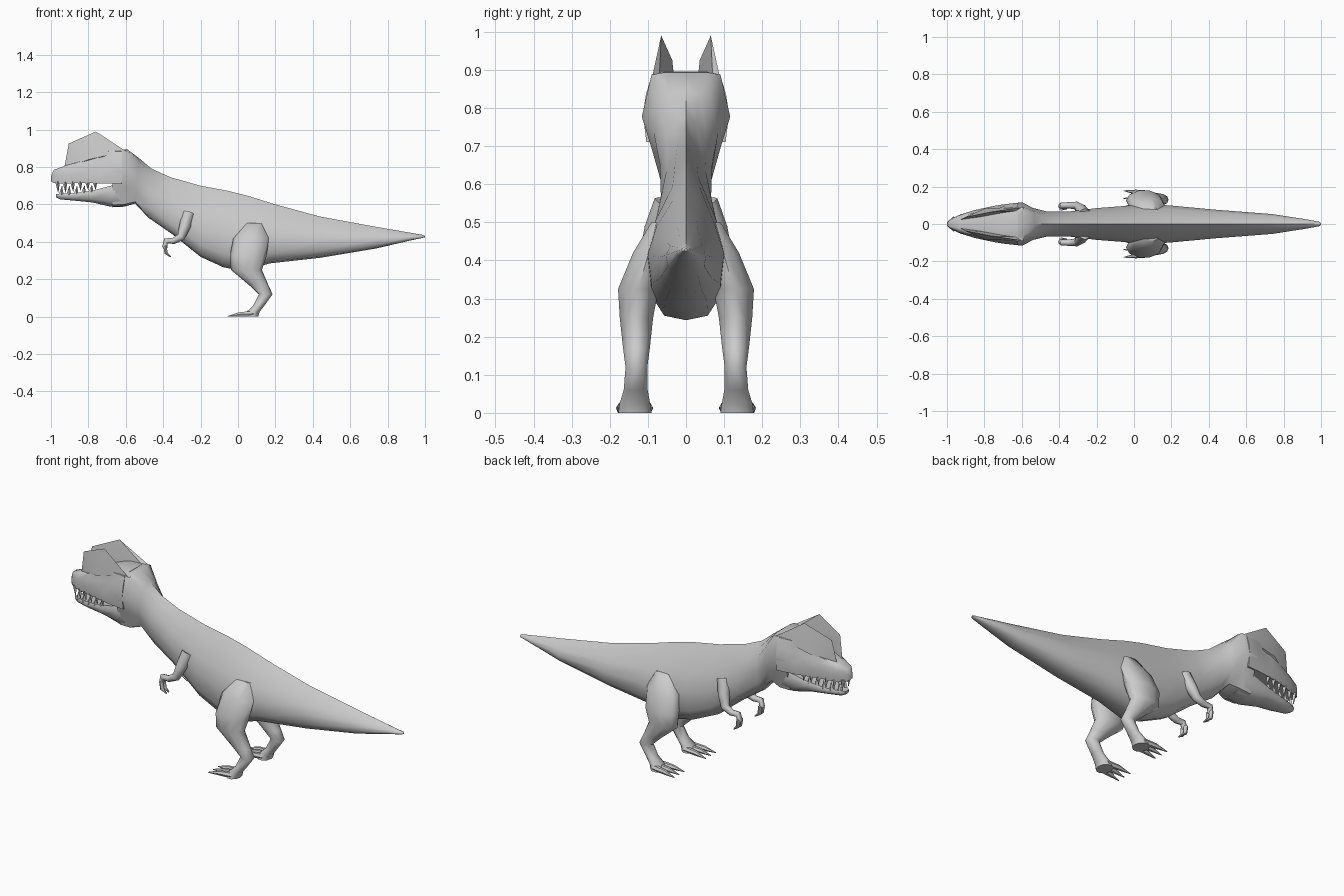
import bpy, bmesh, math
from mathutils import Vector

if "Cube" in bpy.data.objects:
    bpy.data.objects.remove(bpy.data.objects["Cube"])

grey = bpy.data.materials.new("grey_hide")
grey.diffuse_color = (0.6, 0.6, 0.6, 1)
grey.use_nodes = True
grey.node_tree.nodes["Principled BSDF"].inputs["Base Color"].default_value = grey.diffuse_color


def finish(name, bm, mirror=False, angle=50):
    """Turn a bmesh into a smooth, optionally mirrored, object."""
    bmesh.ops.recalc_face_normals(bm, faces=bm.faces)
    me = bpy.data.meshes.new(name)
    bm.to_mesh(me)
    bm.free()
    me.materials.append(grey)
    ob = bpy.data.objects.new(name, me)
    bpy.context.collection.objects.link(ob)
    bpy.ops.object.select_all(action='DESELECT')
    ob.select_set(True)
    bpy.context.view_layer.objects.active = ob
    bpy.ops.object.shade_smooth_by_angle(angle=math.radians(angle))
    if mirror:
        m = ob.modifiers.new("Mirror", 'MIRROR')
        m.use_axis = (False, True, False)
        m.use_mirror_merge = False
    return ob


def loft(bm, rings):
    """Skin a list of equal-length rings and cap both ends."""
    vs = [[bm.verts.new(p) for p in r] for r in rings]
    n = len(vs[0])
    for a, b in zip(vs, vs[1:]):
        for i in range(n):
            j = (i + 1) % n
            bm.faces.new((a[i], a[j], b[j], b[i]))
    bm.faces.new(vs[0])
    bm.faces.new(vs[-1])


def section(half, xt, zt, xb, zb, w):
    """Full ring from a half profile of (side, height) fractions."""
    pts = [(xb + (xt - xb) * t, s * w, zb + (zt - zb) * t) for s, t in half]
    return pts + [(x, -y, z) for x, y, z in reversed(pts[1:-1])]


def tube(bm, path, sides=8):
    """Skin round rings along a path of (point, radius)."""
    pts = [Vector(p) for p, r in path]
    rings = []
    for i, (p, r) in enumerate(path):
        d = (pts[min(i + 1, len(pts) - 1)] - pts[max(i - 1, 0)]).normalized()
        u = Vector((0, 1, 0))
        v = d.cross(u).normalized()
        u = v.cross(d)
        rings.append([pts[i] + r * (u * math.cos(a) + v * math.sin(a))
                      for a in (math.tau * k / sides for k in range(sides))])
    loft(bm, rings)


# Body: back of head, neck, trunk and tail in one loft
HEAD = [(0, 1), (.5, 1), (.78, .98), (1, .62), (.78, .35), (.55, .04), (0, 0)]
TRUNK = [(0, 1), (.34, .87), (.78, .64), (1, .42), (.9, .17), (.55, .03), (0, 0)]
stations = [  # top x, top z, bottom x, bottom z, half width, head share
    (-.67, .895, -.67, .585, .108, 1), (-.59, .893, -.61, .588, .116, 1),
    (-.53, .848, -.55, .605, .085, .6), (-.46, .79, -.48, .53, .068, .2),
    (-.36, .745, -.35, .44, .066, 0), (-.2, .70, -.2, .32, .085, 0),
    (-.05, .672, -.08, .265, .095, 0), (.05, .647, .03, .243, .104, 0),
    (.2, .60, .17, .285, .10, 0), (.44, .535, .44, .315, .076, 0),
    (.74, .48, .74, .365, .053, 0), (.92, .449, .92, .407, .025, 0),
    (.99, .437, .99, .422, .012, 0), (1, .431, 1, .425, .004, 0)]
bm = bmesh.new()
loft(bm, [section([(a * k + c * (1 - k), b * k + d * (1 - k))
                   for (a, b), (c, d) in zip(HEAD, TRUNK)], xt, zt, xb, zb, w)
          for xt, zt, xb, zb, w, k in stations])
finish("body", bm)

# Skull with sunken eye sockets: x, top z, bottom z, half width, socket depth
skull = [(-1, .75, .725, .008, 1), (-.985, .785, .715, .025, 1),
         (-.93, .805, .71, .05, 1), (-.85, .835, .715, .075, 1),
         (-.78, .866, .714, .09, 1), (-.73, .885, .712, .1, .8),
         (-.69, .896, .712, .106, 1), (-.62, .895, .71, .113, 1)]
bm = bmesh.new()
loft(bm, [section([(0, 1), (.5, 1), (.8, .94), (.93 * e, .68), (1, .4),
                   (.92, 0), (0, .06)], x, zt, x, zb, w)
          for x, zt, zb, w, e in skull])
finish("skull", bm)

# Lower jaw
jaw = [(-.972, .655, .638, .018), (-.95, .658, .627, .032), (-.88, .66, .621, .052),
       (-.78, .674, .611, .068), (-.68, .70, .588, .08), (-.6, .71, .592, .08)]
bm = bmesh.new()
loft(bm, [section([(0, .92), (.9, 1), (1, .75), (.85, .25), (.5, 0), (0, 0)],
                  x, zt, x, zb, w) for x, zt, zb, w in jaw])
finish("lower_jaw", bm)


# Teeth follow the edges of the jaws
def at(table, x, col):
    for a, b in zip(table, table[1:]):
        if a[0] <= x <= b[0]:
            return a[col] + (b[col] - a[col]) * (x - a[0]) / (b[0] - a[0])


def teeth(name, table, col, x0, count, length):
    bm = bmesh.new()
    for i in range(count):
        x = x0 + i * .04
        y, z = at(table, x, 3) * .8, at(table, x, col)
        ln = length * (1 - .07 * i)
        tube(bm, [((x, y, z - ln * .2), .013), ((x + .004, y, z + ln), .001)], 4)
    finish(name, bm, True, 30)


teeth("upper_teeth", skull, 2, -.965, 6, -.05)
teeth("lower_teeth", jaw, 1, -.945, 5, .042)

# Paired head crests
bm = bmesh.new()
for p in [(-.93, .022, .79), (-.905, .036, .925), (-.76, .065, .99),
          (-.8, .082, .84), (-.8, .04, .84), (-.6, .088, .885), (-.62, .07, .88)]:
    bm.verts.new(p)
bmesh.ops.convex_hull(bm, input=bm.verts)
finish("crest", bm, True, 30)

# Legs: horizontal rings from hip to ankle
leg = [  # x, y, z, x radius, y radius
    (.085, .07, .5, .045, .022), (.07, .098, .42, .095, .043),
    (.055, .125, .325, .098, .056), (.045, .13, .25, .083, .046),
    (.11, .13, .17, .052, .037), (.148, .13, .12, .037, .03),
    (.112, .132, .06, .03, .033), (.08, .134, .025, .035, .042),
    (.07, .134, 0, .038, .046)]
bm = bmesh.new()
loft(bm, [[(x + rx * math.cos(a), y + ry * math.sin(a), z)
           for a in (math.tau * k / 10 for k in range(10))]
          for x, y, z, rx, ry in leg])
finish("leg", bm, True, 60)

# Clawed toes
bm = bmesh.new()
for base, tip in ((.105, .093), (.134, .137), (.163, .178)):
    tube(bm, [((.08, base, .016), .016), ((.01, (base + tip) / 2, .013), .013),
              ((-.055, tip, .002), .002)], 6)
finish("toes", bm, True)

# Small arms with two fingers
bm = bmesh.new()
tube(bm, [((-.265, .05, .55), .035), ((-.285, .08, .48), .03),
          ((-.305, .098, .425), .022), ((-.345, .1, .405), .017),
          ((-.385, .099, .405), .016), ((-.392, .095, .37), .014)])
for y in (.083, .104):
    tube(bm, [((-.39, y, .38), .011), ((-.385, y, .34), .01),
              ((-.36, y - .003, .32), .003)], 6)
finish("arm", bm, True, 60)
